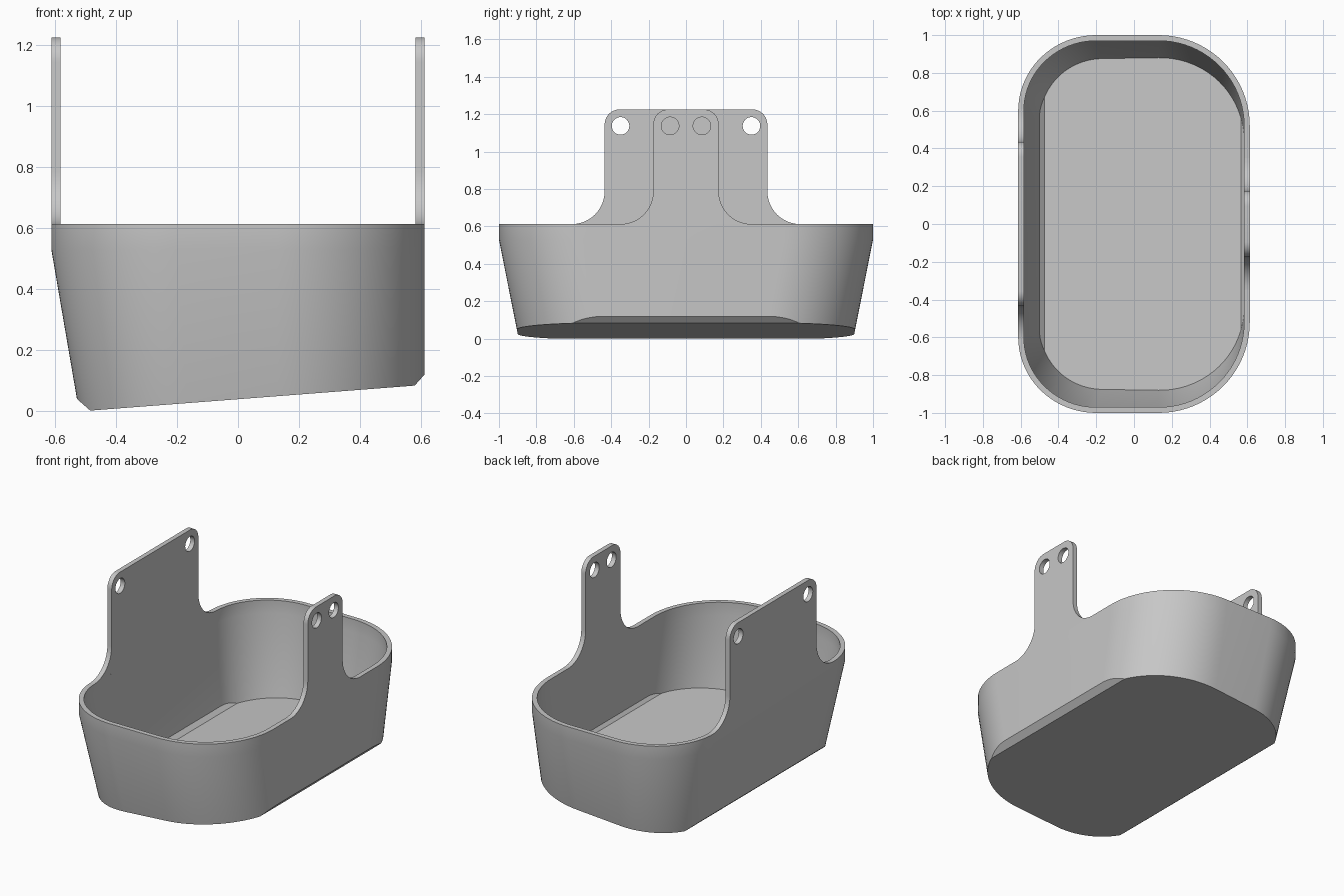
import bpy, bmesh, math
from mathutils import Vector

cube = bpy.data.objects.get("Cube")
if cube:
    bpy.data.objects.remove(cube, do_unlink=True)

WALL = 0.03
RIM_Z = 0.612
SIDE = 0.613

grey = bpy.data.materials.new("light_grey")
grey.use_nodes = True
colour = (0.57, 0.57, 0.57, 1)
grey.diffuse_color = colour
grey.node_tree.nodes["Principled BSDF"].inputs["Base Color"].default_value = colour


def arc(cx, cy, rx, ry, start, end, steps):
    angles = [math.radians(start + (end - start) * i / steps) for i in range(steps + 1)]
    return [(cx + rx * math.cos(a), cy + ry * math.sin(a)) for a in angles]


def ring(left, right, depth, cx_left, cx_right, cy_left, cy_right):
    """Rounded rectangle given by its sides and its four corner centres."""
    rl, rr = cx_left - left, right - cx_right
    return (arc(cx_right, cy_right, rr, depth - cy_right, 0, 90, 20)
            + arc(cx_left, cy_left, rl, depth - cy_left, 90, 180, 20)
            + arc(cx_left, -cy_left, rl, depth - cy_left, 180, 270, 20)
            + arc(cx_right, -cy_right, rr, depth - cy_right, 270, 360, 20))


def is_rim(vert):
    return vert.co.z > RIM_Z - 0.001


def tub_shell(t):
    """Open-topped tub skin, moved inwards by t."""
    bm = bmesh.new()
    top = ring(-SIDE + t, SIDE - t, 1 - t, -0.2, 0.13, 0.6, 0.52)
    low = ring(-0.505 + t, SIDE - t, 0.875 - t, -0.16, 0.13, 0.54, 0.4)
    rings = [[bm.verts.new((x, y, z)) for x, y in pts]
             for pts, z in ((top, RIM_Z), (top, 0.53), (low, -0.1))]
    n = len(top)
    for a, b in zip(rings, rings[1:]):
        for i in range(n):
            j = (i + 1) % n
            bm.faces.new((a[i], b[i], b[j], a[j]))
    bm.faces.new(rings[0])
    bm.faces.new(rings[-1])
    # Sloping bottom, then a chamfer along each long side
    cuts = [((-0.485, 0, 0), (0.082, 0, -1.065)),
            ((-0.485, 0, 0), (-0.035, 0, -0.04)),
            ((0.58, 0, 0.082), (0.037, 0, -0.033))]
    for point, normal in cuts:
        normal = Vector(normal).normalized()
        bmesh.ops.bisect_plane(
            bm, geom=bm.verts[:] + bm.edges[:] + bm.faces[:], dist=1e-5,
            plane_co=Vector(point) - normal * t, plane_no=normal, clear_outer=True)
        bmesh.ops.holes_fill(bm, edges=[e for e in bm.edges if e.is_boundary], sides=0)
    lid = [f for f in bm.faces if all(is_rim(v) for v in f.verts)]
    bmesh.ops.delete(bm, geom=lid, context="FACES_ONLY")
    mesh = bpy.data.meshes.new("shell")
    bm.to_mesh(mesh)
    bm.free()
    return mesh


def finish(bm, name):
    bmesh.ops.recalc_face_normals(bm, faces=bm.faces[:])
    mesh = bpy.data.meshes.new(name)
    bm.to_mesh(mesh)
    bm.free()
    mesh.materials.append(grey)
    obj = bpy.data.objects.new(name, mesh)
    bpy.context.collection.objects.link(obj)
    bpy.ops.object.select_all(action="DESELECT")
    obj.select_set(True)
    bpy.context.view_layer.objects.active = obj
    bpy.ops.object.shade_smooth_by_angle(angle=math.radians(30))


# Tub: outer and inner skins joined by the flat rim
bm = bmesh.new()
for inset in (0, WALL):
    skin = tub_shell(inset)
    bm.from_mesh(skin)
    bpy.data.meshes.remove(skin)
rim = [v for v in bm.verts if is_rim(v)]
count = len(rim) // 2
outer, inner = rim[:count], rim[count:]
for i in range(count):
    bm.faces.new((outer[i - 1], outer[i], inner[i], inner[i - 1]))
finish(bm, "tub")


def hanging_tab(name, x, half, hole_y):
    """Upright plate with flared foot, rounded top and two holes."""
    top, flare, r = 1.225, 0.175, 0.08
    side = (arc(half + flare, RIM_Z + flare, flare, flare, 270, 180, 12)
            + arc(half - r, top - r, r, r, 0, 90, 10))
    outline = side + [(-y, z) for y, z in reversed(side)]
    holes = [arc(s * hole_y, 1.137, 0.047, 0.047, 0, 360, 32)[:-1] for s in (-1, 1)]
    bm = bmesh.new()
    edges = []
    for loop in [outline] + holes:
        verts = [bm.verts.new((x, y, z)) for y, z in loop]
        edges += [bm.edges.new((v, verts[i - 1])) for i, v in enumerate(verts)]
    bmesh.ops.triangle_fill(bm, edges=edges, use_beauty=True, normal=(1, 0, 0))
    solid = bmesh.ops.extrude_face_region(bm, geom=bm.faces[:], use_keep_orig=True)
    bmesh.ops.translate(bm, vec=(WALL, 0, 0),
                        verts=[v for v in solid["geom"] if isinstance(v, bmesh.types.BMVert)])
    finish(bm, name)


# Wide tab on one long side, narrow tab on the other
hanging_tab("wide_tab", -SIDE, 0.435, 0.35)
hanging_tab("narrow_tab", SIDE - WALL, 0.175, 0.085)
